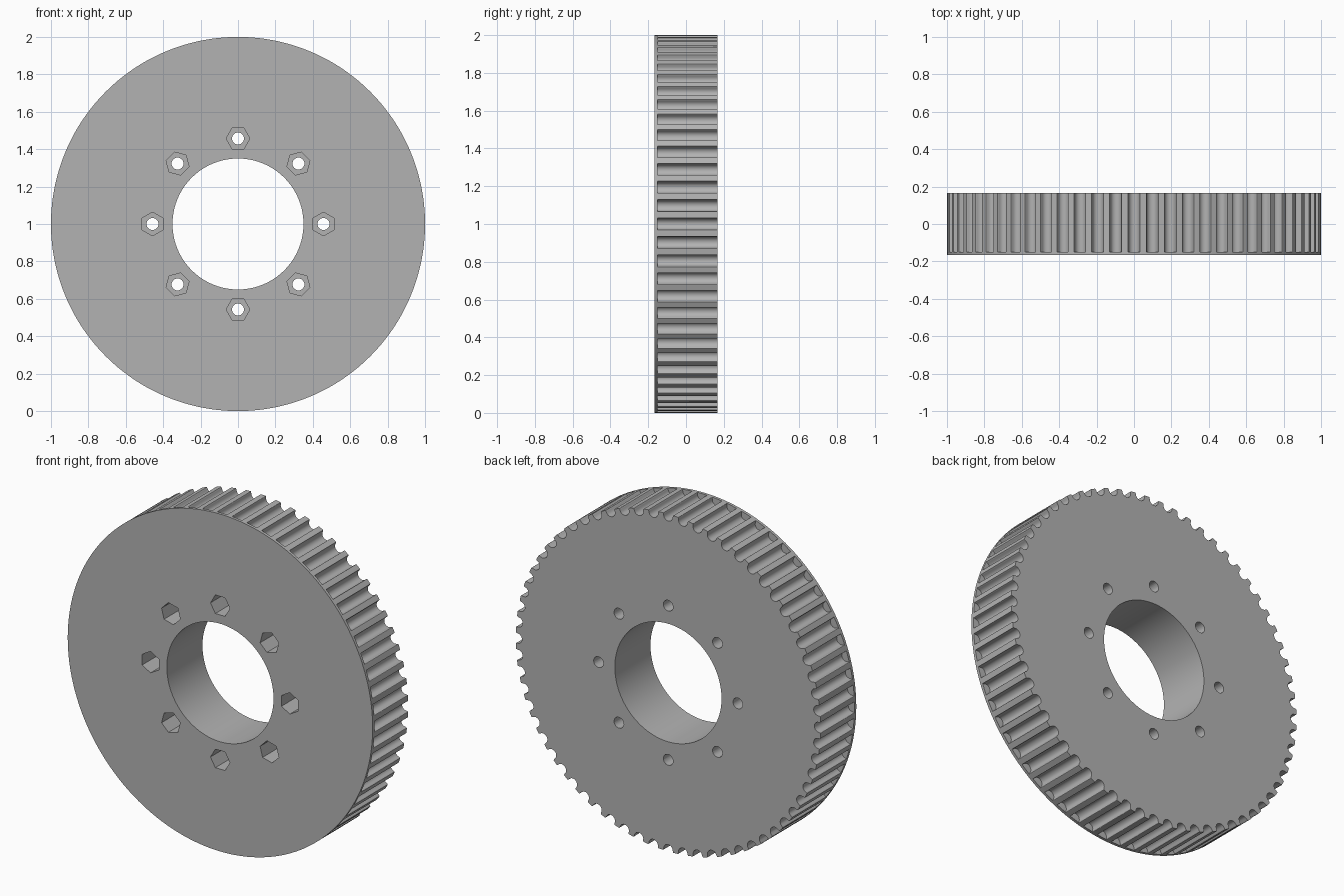
import bpy, bmesh
from math import sin, cos, pi, radians

TEETH = 64
FRONT, BACK, FLANGE = -0.167, 0.167, -0.15
BORE, BOLT_CIRCLE = 0.35, 0.457
PITCH = 2 * pi / TEETH

old = bpy.data.objects.get("Cube")
if old:
    bpy.data.objects.remove(old, do_unlink=True)

steel = bpy.data.materials.new("machined_grey")
steel.use_nodes = True
grey = (0.45, 0.45, 0.45, 1)
steel.diffuse_color = grey
steel.node_tree.nodes["Principled BSDF"].inputs["Base Color"].default_value = grey


def make_object(name, bm):
    bmesh.ops.recalc_face_normals(bm, faces=bm.faces)
    mesh = bpy.data.meshes.new(name)
    bm.to_mesh(mesh)
    bm.free()
    mesh.materials.append(steel)
    obj = bpy.data.objects.new(name, mesh)
    bpy.context.collection.objects.link(obj)
    return obj


def add_prism(bm, cx, cz, radius, sides, turn, y0, y1):
    """Prism along y, used for the drilled and hexagonal holes."""
    rings = [[bm.verts.new((cx + radius * cos(turn + 2 * pi * k / sides), y,
                            cz + radius * sin(turn + 2 * pi * k / sides)))
              for k in range(sides)] for y in (y0, y1)]
    bm.faces.new(rings[0])
    bm.faces.new(rings[1][::-1])
    for k in range(sides):
        n = (k + 1) % sides
        bm.faces.new((rings[0][k], rings[0][n], rings[1][n], rings[1][k]))


# Groove profile as (sideways offset, depth): rounded lip, then round bottom
lip = [(0.034, 0), (0.0325, 0.001), (0.0312, 0.004), (0.0302, 0.008)]
arc = [(0.0296 * cos(pi * k / 10), 0.0114 + 0.0296 * sin(pi * k / 10)) for k in range(11)]
groove = lip + arc + [(-x, d) for x, d in reversed(lip)]
outline = []
for i in range(TEETH):
    outline += [(i * PITCH - x / (1 - d), 1 - d) for x, d in groove]
    outline.append(((i + 0.5) * PITCH, 1))

# Wheel: closed loft from bore to flange rim to toothed rim and back
bm = bmesh.new()
sections = [(FRONT, BORE), (FRONT, 1), (FLANGE, 1), (FLANGE, None), (BACK, None), (BACK, BORE)]
loops = []
for y, fixed in sections:
    loops.append([bm.verts.new(((fixed or r) * cos(a), y, 1 + (fixed or r) * sin(a)))
                  for a, r in outline])
count = len(outline)
for s, ring in enumerate(loops):
    other = loops[(s + 1) % len(loops)]
    for k in range(count):
        n = (k + 1) % count
        bm.faces.new((ring[k], ring[n], other[n], other[k]))
bmesh.ops.remove_doubles(bm, verts=bm.verts, dist=1e-5)
wheel = make_object("toothed_wheel", bm)

# Bolt holes right through, and hexagonal nut pockets from the front
holes, pockets = bmesh.new(), bmesh.new()
for i in range(8):
    a = i * pi / 4
    x, z = BOLT_CIRCLE * cos(a), 1 + BOLT_CIRCLE * sin(a)
    add_prism(holes, x, z, 0.032, 24, a, -0.3, 0.3)
    add_prism(pockets, x, z, 0.0635, 6, a + pi / 2, -0.3, 0.02)

cutters = [make_object("bolt_hole_cutter", holes), make_object("nut_pocket_cutter", pockets)]
for cutter in cutters:
    cutter.hide_render = True
    mod = wheel.modifiers.new(cutter.name, "BOOLEAN")
    mod.operation = "DIFFERENCE"
    mod.solver = "EXACT"
    mod.object = cutter

# Apply the cuts and drop the cutters
bpy.context.view_layer.update()
graph = bpy.context.evaluated_depsgraph_get()
result = bpy.data.meshes.new_from_object(wheel.evaluated_get(graph))
wheel.modifiers.clear()
wheel.data = result
for cutter in cutters:
    bpy.data.objects.remove(cutter, do_unlink=True)

bpy.ops.object.select_all(action="DESELECT")
wheel.select_set(True)
bpy.context.view_layer.objects.active = wheel
bpy.ops.object.shade_smooth_by_angle(angle=radians(30))
